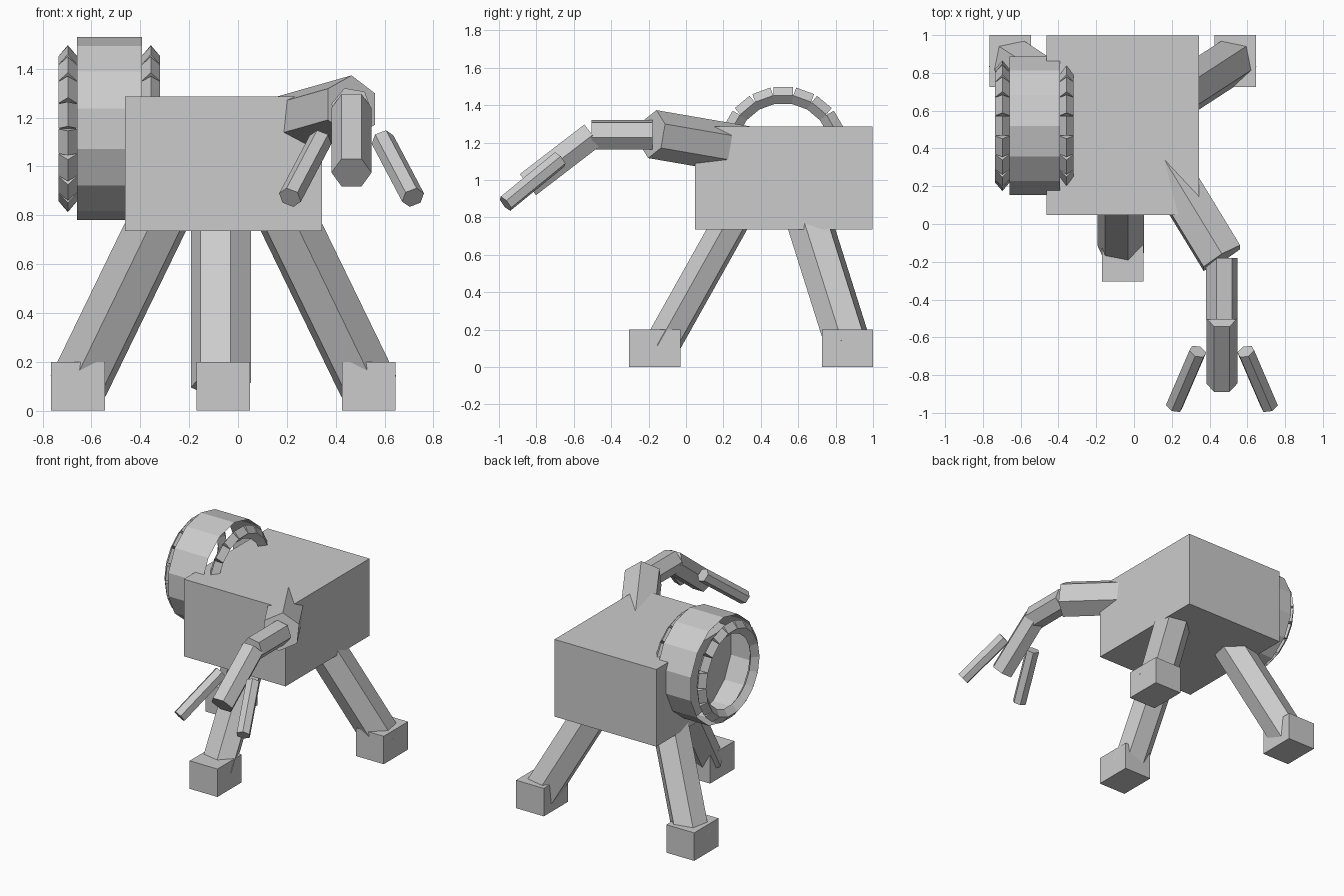
import bpy
from math import cos, sin, pi, radians
from mathutils import Vector

cube = bpy.data.objects.get("Cube")
if cube:
    bpy.data.objects.remove(cube, do_unlink=True)

grey = bpy.data.materials.new("plain_grey")
grey.use_nodes = True
shade = (0.6, 0.6, 0.6, 1)
grey.diffuse_color = shade
grey.node_tree.nodes["Principled BSDF"].inputs["Base Color"].default_value = shade


def make(name, verts, faces):
    mesh = bpy.data.meshes.new(name)
    mesh.from_pydata(verts, [], faces)
    mesh.materials.append(grey)
    mesh.update()
    obj = bpy.data.objects.new(name, mesh)
    bpy.context.collection.objects.link(obj)
    return obj


def prism_data(start, end, ru, rv, sides=6, angle=0, caps=True):
    """Straight prism between two points, with an elliptical cross-section."""
    a, b = Vector(start), Vector(end)
    axis = (b - a).normalized()
    ref = Vector((0, 1, 0)) if abs(axis.x) > 0.9 else Vector((1, 0, 0))
    u = (ref - axis * ref.dot(axis)).normalized()
    v = axis.cross(u)
    turns = [radians(angle) + 2 * pi * i / sides for i in range(sides)]
    ring = [u * ru * cos(t) + v * rv * sin(t) for t in turns]
    verts = [a + p for p in ring] + [b + p for p in ring]
    faces = [(i, (i + 1) % sides, (i + 1) % sides + sides, i + sides)
             for i in range(sides)]
    if caps:
        faces += [tuple(reversed(range(sides))), tuple(range(sides, 2 * sides))]
    return verts, faces


def prism(name, start, end, ru, rv=None, **options):
    return make(name, *prism_data(start, end, ru, rv or ru, **options))


def box(name, low, high):
    verts = [(x, y, z) for x in (low[0], high[0])
             for y in (low[1], high[1]) for z in (low[2], high[2])]
    faces = [(0, 1, 3, 2), (4, 6, 7, 5), (0, 4, 5, 1),
             (2, 3, 7, 6), (0, 2, 6, 4), (1, 5, 7, 3)]
    return make(name, verts, faces)


def foot(name, x, y):
    box(name, (x - 0.11, y - 0.137, 0), (x + 0.11, y + 0.137, 0.2))


# Body
MID = -0.06
box("body", (-0.463, 0.048, 0.735), (0.343, 0.997, 1.287))

# Front leg and foot
prism("front_leg", (-0.07, -0.135, 0.105), (-0.07, 0.26, 0.81), 0.125, 0.1, angle=-12)
foot("front_foot", MID, -0.167)

# Mirrored back legs and feet
for side, word in ((1, "left"), (-1, "right")):
    prism("back_leg_" + word, (MID + side * 0.595, 0.873, 0.1),
          (MID + side * 0.255, 0.652, 0.8), 0.127, angle=-12 * side)
    foot("back_foot_" + word, MID + side * 0.595, 0.863)

# Arm, from the shoulder to the two fingers
elbow = (0.465, -0.18, 1.245)
prism("shoulder", (0.13, 0.37, 1.15), elbow, 0.13, angle=30)
prism("forearm", (0.465, -0.505, 1.242), (0.465, -0.18, 1.242), 0.084, angle=10)
prism("hand", (0.465, -0.5, 1.24), (0.465, -0.845, 0.975), 0.082, angle=0)
for side, word in ((1, "left"), (-1, "right")):
    prism("finger_" + word, (0.465 + side * 0.127, -0.675, 1.11),
          (0.465 + side * 0.252, -0.965, 0.873), 0.048, angle=12 * side)

# Open drum on the right side of the body
HUB_Y, HUB_Z = 0.52, 1.155
prism("drum", (-0.66, HUB_Y, HUB_Z), (-0.393, HUB_Y, HUB_Z), 0.375,
      sides=14, angle=90, caps=False)

# Rims made of separate straight diamond-section blocks
COUNT = 18
for x, word in ((-0.697, "outer"), (-0.357, "inner")):
    verts, faces = [], []
    for i in range(COUNT):
        t = 2 * pi * i / COUNT
        centre = Vector((x, HUB_Y + 0.297 * sin(t), HUB_Z + 0.297 * cos(t)))
        half = Vector((0, cos(t), -sin(t))) * 0.051
        pv, pf = prism_data(centre - half, centre + half, 0.038, 0.045, sides=4)
        faces += [tuple(k + len(verts) for k in f) for f in pf]
        verts += pv
    make(word + "_rim", verts, faces)
